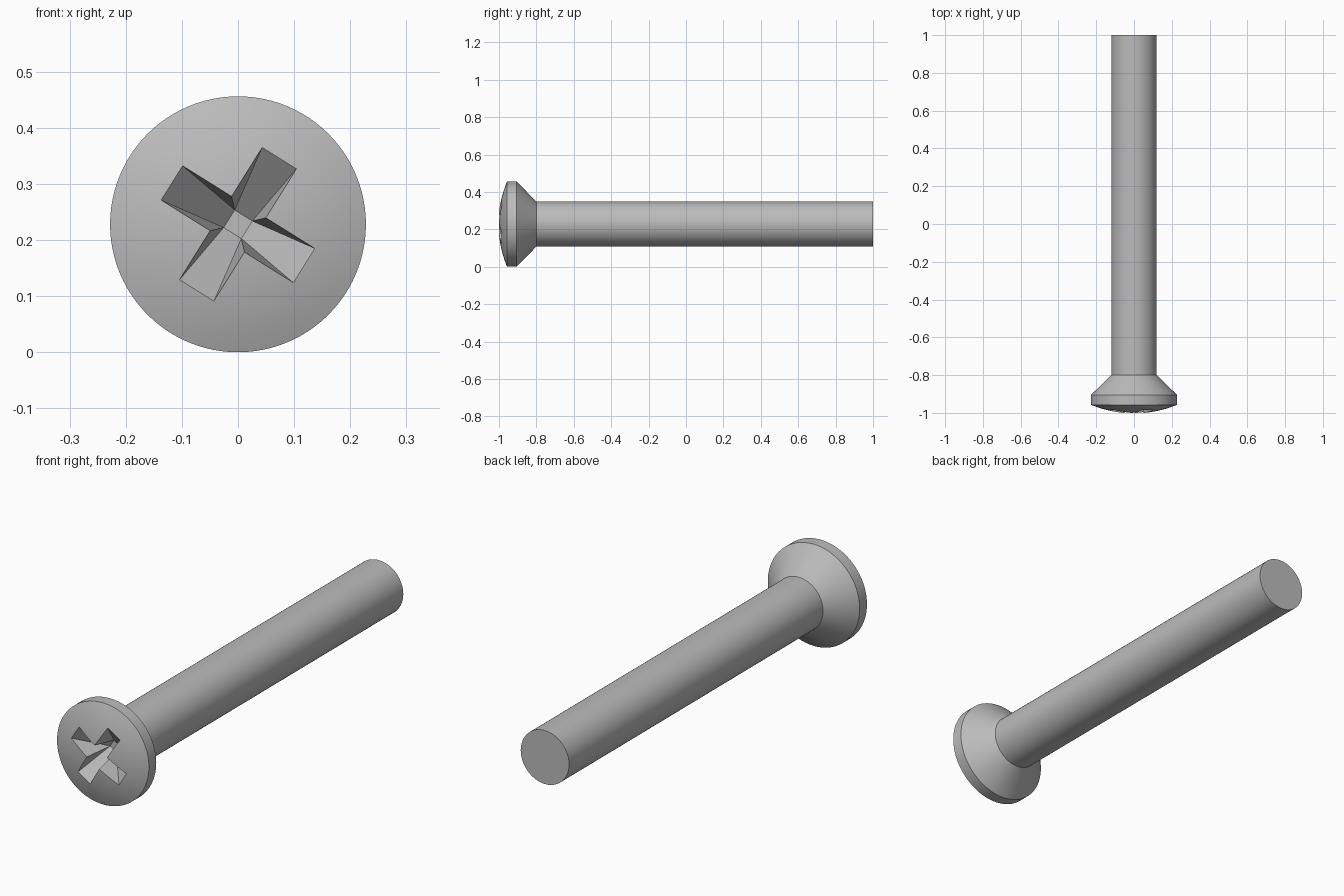
import bpy, bmesh, math
from mathutils import Vector

cube = bpy.data.objects.get("Cube")
if cube:
    bpy.data.objects.remove(cube, do_unlink=True)

HEAD_R, SHAFT_R, SEGMENTS = 0.228, 0.12, 96
RIM_Y, POLE_Y = -0.957, -1.0024
AXIS_Z = HEAD_R

steel = bpy.data.materials.new("brushed_steel_grey")
steel.use_nodes = True
colour = (0.5, 0.5, 0.5, 1)
steel.diffuse_color = colour
steel.node_tree.nodes["Principled BSDF"].inputs["Base Color"].default_value = colour


def make_object(name, bm):
    bmesh.ops.recalc_face_normals(bm, faces=bm.faces[:])
    mesh = bpy.data.meshes.new(name)
    bm.to_mesh(mesh)
    bm.free()
    mesh.materials.append(steel)
    obj = bpy.data.objects.new(name, mesh)
    bpy.context.collection.objects.link(obj)
    obj.location.z = AXIS_Z
    return obj


# Spherical cap of the head
rise = RIM_Y - POLE_Y
ball_r = (HEAD_R ** 2 + rise ** 2) / (2 * rise)


def dome_y(r):
    return POLE_Y + ball_r - math.sqrt(ball_r ** 2 - r ** 2)


# Screw body: domed countersunk head and plain shaft, turned around y
profile = [(HEAD_R * i / 8, dome_y(HEAD_R * i / 8)) for i in range(9)]
profile += [(HEAD_R, -0.905), (SHAFT_R, -0.8), (SHAFT_R, 1), (0, 1)]
bm = bmesh.new()
points = [bm.verts.new((r, y, 0)) for r, y in profile]
edges = [bm.edges.new(pair) for pair in zip(points, points[1:])]
bmesh.ops.spin(bm, geom=points + edges, cent=(0, 0, 0), axis=(0, 1, 0),
               angle=math.tau, steps=SEGMENTS, use_duplicate=False)
bmesh.ops.remove_doubles(bm, verts=bm.verts[:], dist=1e-5)
screw = make_object("screw", bm)

# Cross recess cutter: four arms sloping down to a small square floor
ARM, HALF_W, FLOOR, FLOOR_Y = 0.139, 0.036, 0.0185, -0.87
TURN = math.radians(58)
bm = bmesh.new()


def cutter_vert(quarter, u, v, y):
    a = TURN + quarter * math.pi / 2
    return bm.verts.new((u * math.cos(a) - v * math.sin(a), y,
                         u * math.sin(a) + v * math.cos(a)))


floor, outline, cap = [], [], []
for q in range(4):
    floor.append(cutter_vert(q, FLOOR, FLOOR, FLOOR_Y))
    for u, v in ((ARM, -HALF_W), (ARM, HALF_W), (HALF_W, HALF_W)):
        outline.append(cutter_vert(q, u, v, dome_y(math.hypot(u, v))))
        cap.append(cutter_vert(q, u, v, -1.1))
bm.faces.new(floor)
bm.faces.new(cap)
for q in range(4):
    low, high = floor[q - 1], floor[q]
    inner_low, tip_low, tip_high, inner_high = (outline[3 * q + k] for k in (-1, 0, 1, 2))
    bm.faces.new((low, tip_low, tip_high, high))
    bm.faces.new((low, inner_low, tip_low))
    bm.faces.new((high, tip_high, inner_high))
for i in range(12):
    bm.faces.new((outline[i - 1], outline[i], cap[i], cap[i - 1]))
cutter = make_object("recess_cutter", bm)
cutter.hide_render = True

# Cut the recess, then smooth the round surfaces
cut = screw.modifiers.new("cross_recess", 'BOOLEAN')
cut.operation, cut.solver, cut.object = 'DIFFERENCE', 'EXACT', cutter
bpy.ops.object.select_all(action='DESELECT')
screw.select_set(True)
bpy.context.view_layer.objects.active = screw
bpy.ops.object.modifier_apply(modifier=cut.name)
bpy.data.objects.remove(cutter, do_unlink=True)
bpy.ops.object.shade_smooth_by_angle(angle=math.radians(25))
